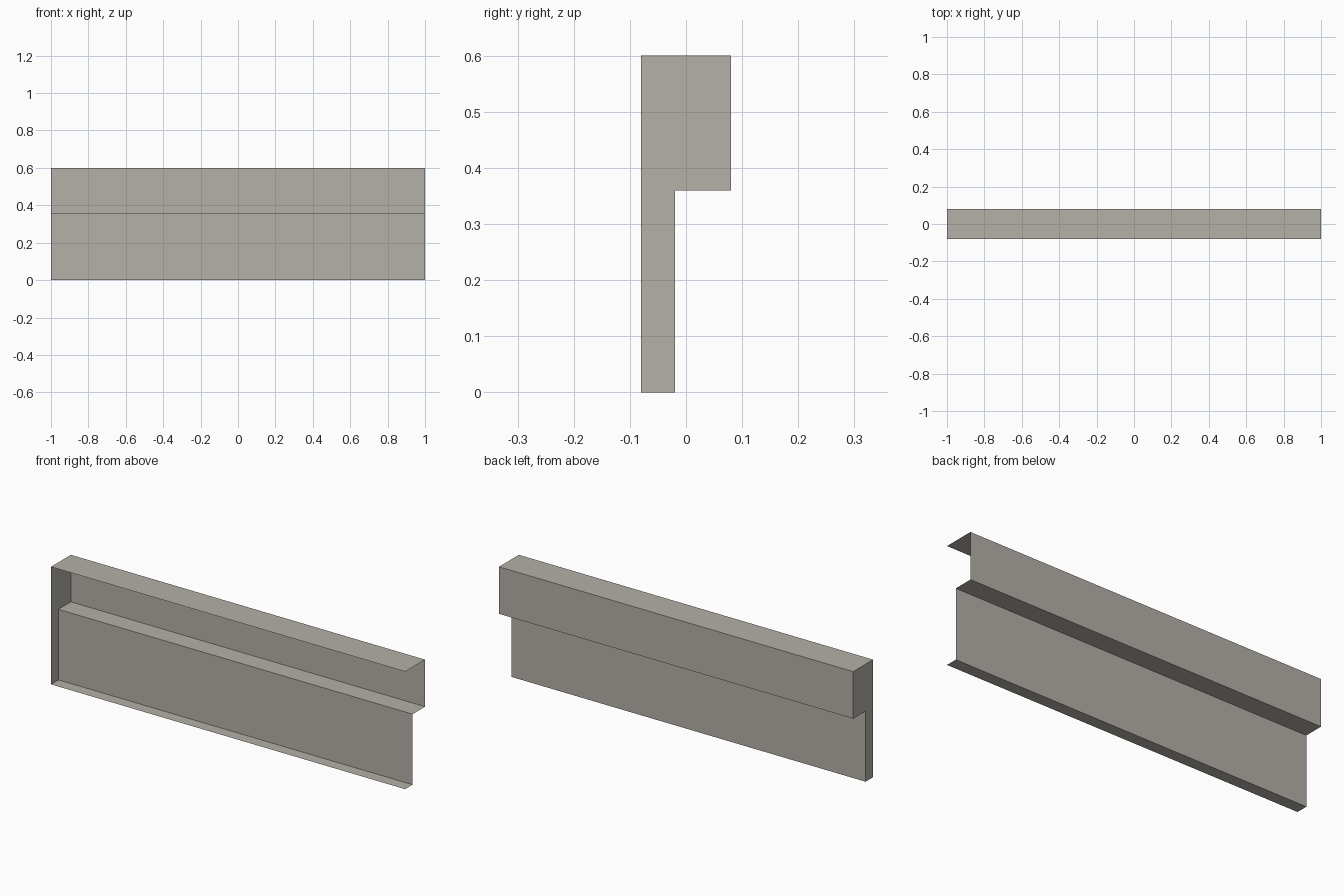
import bpy
import bmesh

if "Cube" in bpy.data.objects:
    bpy.data.objects.remove(bpy.data.objects["Cube"])

# Single warm grey colour
grey = bpy.data.materials.new("warm_grey")
grey.diffuse_color = (0.462, 0.440, 0.397, 1.0)
grey.use_nodes = True
grey.node_tree.nodes["Principled BSDF"].inputs["Base Color"].default_value = grey.diffuse_color

# Stepped section in (y, z), open along the front edge
profile = [(-0.08, 0.0), (-0.02, 0.0), (-0.02, 0.36),
           (0.08, 0.36), (0.08, 0.6), (-0.08, 0.6)]

bm = bmesh.new()
left = [bm.verts.new((-1.0, y, z)) for y, z in profile]
right = [bm.verts.new((1.0, y, z)) for y, z in profile]

# Bottom, lower back, ledge, upper back and top strips
for i in range(len(profile) - 1):
    bm.faces.new((left[i], left[i + 1], right[i + 1], right[i]))

# Closed left end; the right end and front stay open
bm.faces.new(left[::-1])

mesh = bpy.data.meshes.new("stepped_wall_shell")
bm.to_mesh(mesh)
bm.free()
mesh.materials.append(grey)
shell = bpy.data.objects.new("stepped_wall_shell", mesh)
bpy.context.collection.objects.link(shell)
